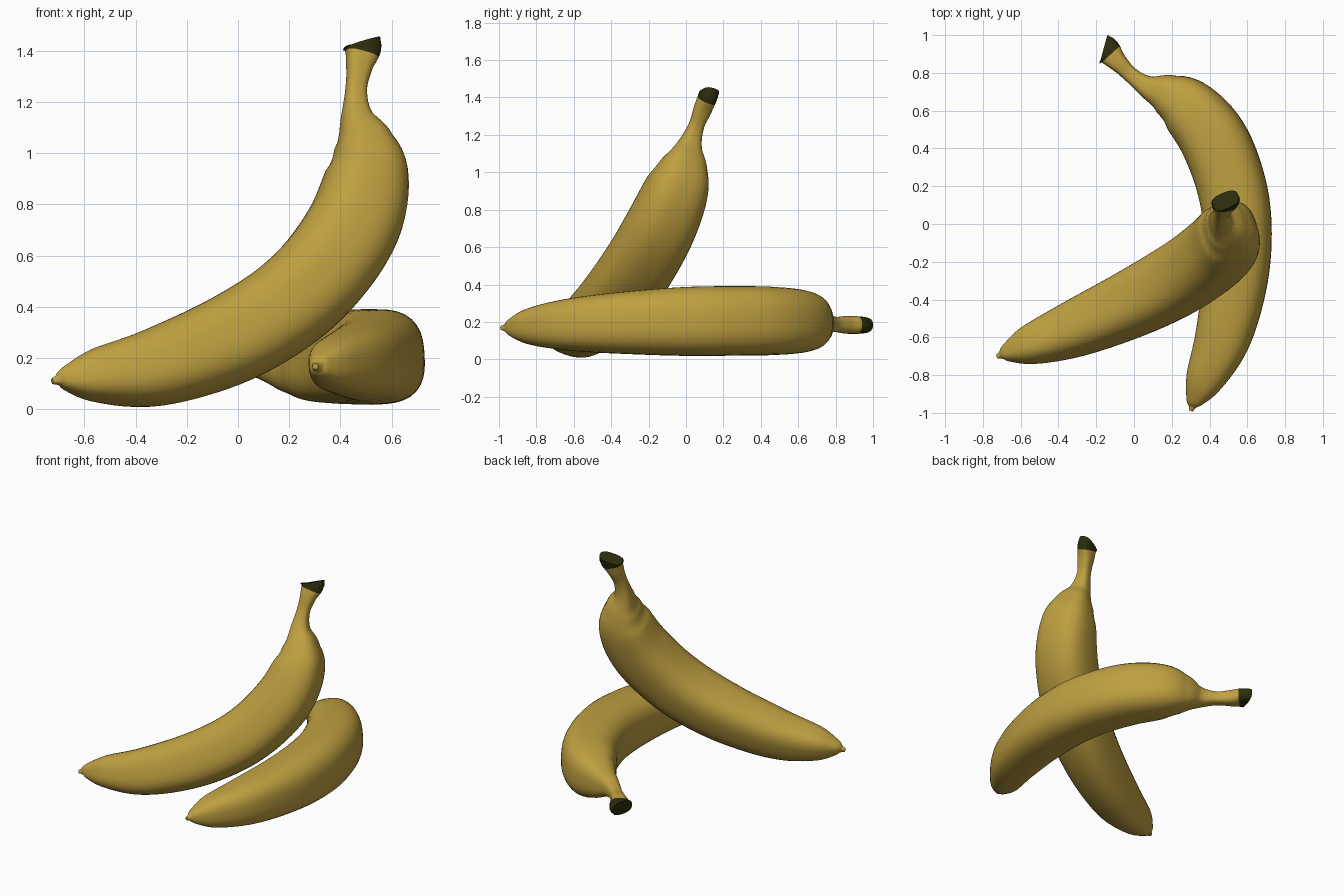
import bpy, bmesh, math
from mathutils import Vector, Matrix

if "Cube" in bpy.data.objects:
    bpy.data.objects.remove(bpy.data.objects["Cube"], do_unlink=True)


def material(name, rgb):
    m = bpy.data.materials.new(name)
    m.use_nodes = True
    m.diffuse_color = (*rgb, 1)
    m.node_tree.nodes["Principled BSDF"].inputs["Base Color"].default_value = (*rgb, 1)
    return m


peel = material("yellow peel", (0.52, 0.35, 0.052))
stalk = material("dark stalk end", (0.026, 0.026, 0.004))

# Centre line of the fruit: along, bulge, half width, half thickness
STATIONS = [
    (-0.005, 0.0, 0.011, 0.011), (0.015, 0.012, 0.02, 0.02),
    (0.044, 0.032, 0.048, 0.048), (0.14, 0.11, 0.102, 0.1),
    (0.337, 0.258, 0.148, 0.142), (0.618, 0.392, 0.172, 0.168),
    (0.89, 0.47, 0.18, 0.183), (1.129, 0.488, 0.183, 0.185),
    (1.37, 0.453, 0.18, 0.182), (1.56, 0.362, 0.157, 0.165),
    (1.655, 0.268, 0.11, 0.122), (1.718, 0.178, 0.06, 0.066),
    (1.80, 0.107, 0.041, 0.041), (1.885, 0.054, 0.051, 0.047),
    (1.964, 0.0, 0.078, 0.045),
]
STEPS, SIDES, ROUNDNESS = 6, 40, 2.7


def spline(p, t):
    """Catmull-Rom value and slope between p[1] and p[2]."""
    a, b, c, d = p
    k1, k2, k3 = c - a, 2 * a - 5 * b + 4 * c - d, 3 * b - a - 3 * c + d
    return b + (k1 * t + k2 * t**2 + k3 * t**3) / 2, (k1 + 2 * k2 * t + 3 * k3 * t**2) / 2


def section(bm, value, slope):
    """Ring of vertices: a softly squared oval across the centre line."""
    along = Vector((slope[0], slope[1], 0)).normalized()
    side = Vector((-along.y, along.x, 0))
    ring = []
    for i in range(SIDES):
        angle = math.tau * i / SIDES
        c, s = math.cos(angle), math.sin(angle)
        r = (abs(c)**ROUNDNESS + abs(s)**ROUNDNESS)**(-1 / ROUNDNESS)
        co = Vector((value[0], value[1], 0)) + side * (c * r * value[2])
        ring.append(bm.verts.new(co + Vector((0, 0, s * r * value[3]))))
    return ring


def banana_mesh():
    pts = [Vector(p) for p in STATIONS]
    # Extra end points set the direction of the tip and the slanted stalk cut
    pts = [pts[0] * 2 - pts[1]] + pts + [pts[-2] + Vector((0.086, -0.158, 0.03, -0.01))]
    bm = bmesh.new()
    rings = []
    for k in range(len(STATIONS) - 1):
        for j in range(STEPS):
            rings.append(section(bm, *spline(pts[k:k + 4], j / STEPS)))
    rings.append(section(bm, *spline(pts[-4:], 1)))
    for k, (r0, r1) in enumerate(zip(rings, rings[1:])):
        for i in range(SIDES):
            n = (i + 1) % SIDES
            f = bm.faces.new((r0[i], r0[n], r1[n], r1[i]))
            f.material_index = int(k >= len(rings) - 1 - STEPS // 2)
    bm.faces.new(rings[0])
    bm.faces.new(rings[-1]).material_index = 1
    bmesh.ops.recalc_face_normals(bm, faces=bm.faces)
    mesh = bpy.data.meshes.new("banana")
    bm.to_mesh(mesh)
    bm.free()
    mesh.materials.append(peel)
    mesh.materials.append(stalk)
    return mesh


def place(name, mesh, tip, along, bulge):
    u = Vector(along).normalized()
    v = Vector(bulge)
    v = (v - u * v.dot(u)).normalized()
    m = Matrix((u, v, u.cross(v))).transposed().to_4x4()
    m.translation = Vector(tip)
    ob = bpy.data.objects.new(name, mesh)
    bpy.context.collection.objects.link(ob)
    ob.matrix_world = m
    return ob


# One fruit lies flat, the other leans over it
fruit = banana_mesh()
lying = place("lying_banana", fruit, (0.30, -0.985, 0.168), (-0.234, 0.972, 0.007), (0.972, 0.234, 0.06))
leaning = place("leaning_banana", fruit, (-0.722, -0.70, 0.113), (0.613, 0.419, 0.669), (0.733, -0.008, -0.682))

bpy.ops.object.select_all(action="DESELECT")
lying.select_set(True)
bpy.context.view_layer.objects.active = lying
bpy.ops.object.shade_smooth_by_angle(angle=math.radians(40))
